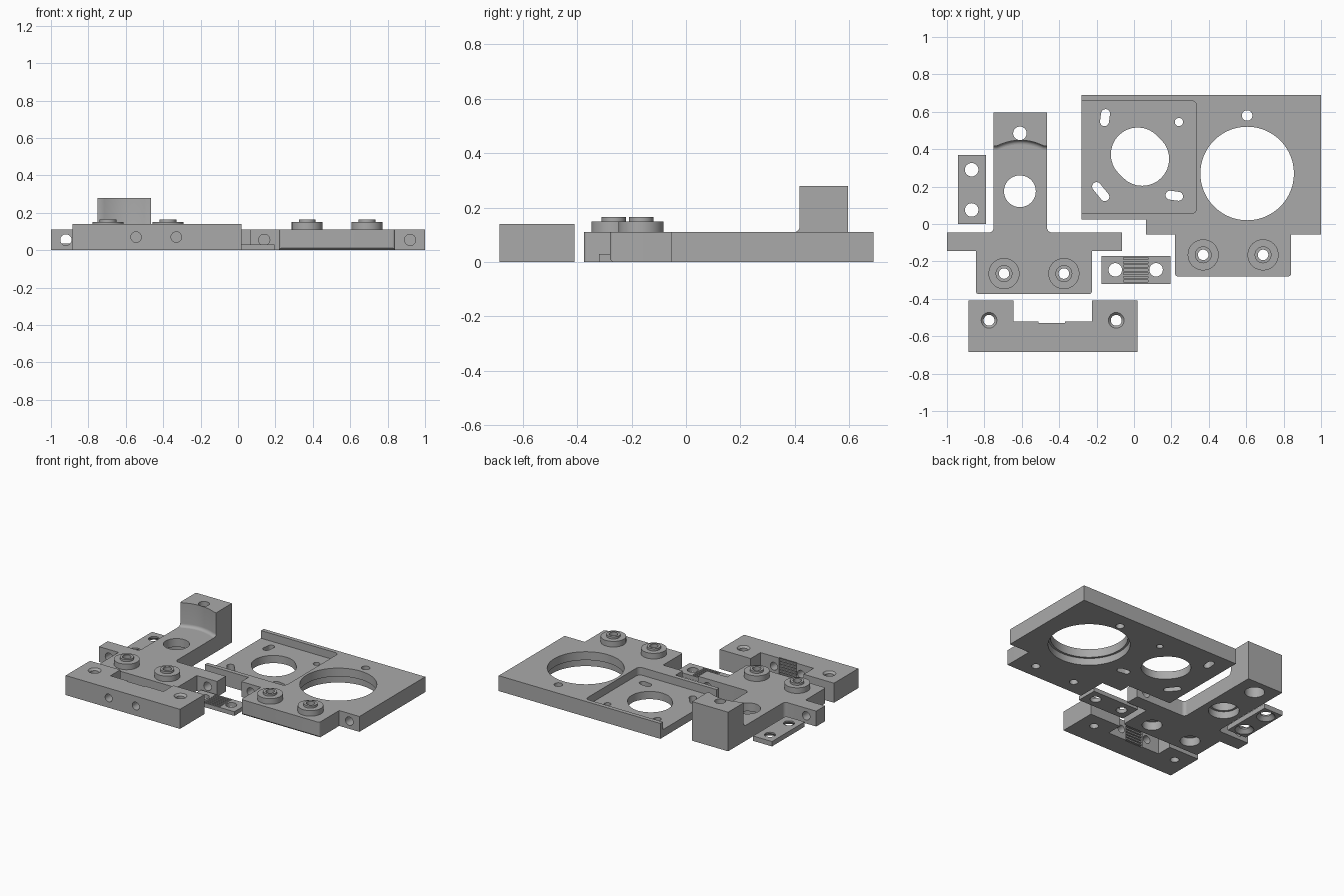
import bpy, bmesh, math
from mathutils import Vector

old = bpy.data.objects.get("Cube")
if old:
    bpy.data.objects.remove(old, do_unlink=True)

grey = bpy.data.materials.new("machined grey")
grey.use_nodes = True
GREY = (0.4, 0.4, 0.4, 1)
grey.diffuse_color = GREY
grey.node_tree.nodes["Principled BSDF"].inputs["Base Color"].default_value = GREY

T = 0.11      # plate thickness
LOW = -0.05   # start height of through cutters
HIGH = 0.4    # end height of through cutters


def loft(name, rings, axis="z"):
    """Closed solid through (outline, height) rings of equal point count."""
    bm = bmesh.new()
    rows = []
    for outline, h in rings:
        rows.append([bm.verts.new((u, v, h) if axis == "z" else (u, h, v))
                     for u, v in outline])
    n = len(rows[0])
    for a, b in zip(rows, rows[1:]):
        for i in range(n):
            j = (i + 1) % n
            bm.faces.new((a[i], a[j], b[j], b[i]))
    bm.faces.new(rows[0])
    bm.faces.new(rows[-1])
    bmesh.ops.recalc_face_normals(bm, faces=bm.faces)
    mesh = bpy.data.meshes.new(name)
    bm.to_mesh(mesh)
    bm.free()
    mesh.materials.append(grey)
    obj = bpy.data.objects.new(name, mesh)
    bpy.context.collection.objects.link(obj)
    return obj


def circle(c, r, n=48):
    return [(c[0] + r * math.cos(math.tau * i / n),
             c[1] + r * math.sin(math.tau * i / n)) for i in range(n)]


def slot(p, q, r, n=16):
    """Outline of a round-ended slot from p to q."""
    a = math.atan2(q[1] - p[1], q[0] - p[0])
    pts = []
    for c, start in ((q, a - math.pi / 2), (p, a + math.pi / 2)):
        for i in range(n + 1):
            t = start + math.pi * i / n
            pts.append((c[0] + r * math.cos(t), c[1] + r * math.sin(t)))
    return pts


def rect(x0, y0, x1, y1):
    return [(x0, y0), (x1, y0), (x1, y1), (x0, y1)]


def rounded(corners, n=6):
    """Polygon whose corners (x, y, radius) are filleted when radius is given."""
    pts = []
    for i, c in enumerate(corners):
        p = Vector(c[:2])
        if len(c) < 3:
            pts.append(tuple(p))
            continue
        a = (Vector(corners[i - 1][:2]) - p).normalized() * c[2]
        b = (Vector(corners[(i + 1) % len(corners)][:2]) - p).normalized() * c[2]
        for k in range(n + 1):
            t = math.pi / 2 * k / n
            pts.append(tuple(p + a * (1 - math.sin(t)) + b * (1 - math.cos(t))))
    return pts


def cut(objs, rings, axis="z"):
    cutter = loft("cutter", rings, axis)
    for obj in objs:
        mod = obj.modifiers.new("cut", "BOOLEAN")
        mod.operation, mod.solver, mod.object = "DIFFERENCE", "EXACT", cutter
        bpy.context.view_layer.objects.active = obj
        bpy.ops.object.modifier_apply(modifier=mod.name)
    bpy.data.objects.remove(cutter, do_unlink=True)


def through(objs, outline):
    cut(objs, [(outline, LOW), (outline, HIGH)])


def bore(objs, c, r, top):
    """Flat-bottomed hole entering from below."""
    cut(objs, [(circle(c, r), LOW), (circle(c, r), top)])


def side_hole(obj, x, z, r, y0, y1):
    cut([obj], [(circle((x, z), r, 32), y0), (circle((x, z), r, 32), y1)], "y")


def add_bosses(plate, label, centres, bottom_r):
    """Stepped bearing bosses with a hole right through the plate."""
    made = []
    for i, c in enumerate(centres):
        wide, narrow = circle(c, 0.083), circle(c, 0.045)
        boss = loft(f"{label}_boss_{i + 1}",
                    [(wide, T), (wide, 0.15), (narrow, 0.15), (narrow, 0.165)])
        through([plate, boss], circle(c, 0.028))
        bore([plate], c, bottom_r, 0.06)
        made.append(boss)
    return made


parts = []

# Motor plate: outline, open pocket and mounting holes
outline = rounded([(-0.28, 0.025), (0.065, 0.025), (0.065, -0.055), (0.22, -0.055),
                   (0.22, -0.28, 0.015), (0.84, -0.28, 0.015), (0.84, -0.055),
                   (1, -0.055), (1, 0.69), (-0.28, 0.69)])
motor_plate = loft("motor_plate", [(outline, 0), (outline, T)])
pocket = rounded([(-0.4, 0.055), (0.335, 0.055, 0.03), (0.335, 0.66, 0.03), (-0.4, 0.66)])
cut([motor_plate], [(pocket, 0.055), (pocket, HIGH)])
for p, q, r in (((0.02, 0.372), (0.044, 0.348), 0.144),
                ((-0.152, 0.59), (-0.158, 0.547), 0.024),
                ((-0.2, 0.2), (-0.156, 0.146), 0.024),
                ((0.193, 0.154), (0.238, 0.148), 0.024)):
    through([motor_plate], slot(p, q, r))
through([motor_plate], circle((0.24, 0.545), 0.022))
through([motor_plate], circle((0.605, 0.58), 0.028))
through([motor_plate], circle((0.605, 0.27), 0.25, 96))
cut([motor_plate], [(circle((0.605, 0.27), 0.265, 96), LOW),
                    (circle((0.605, 0.27), 0.265, 96), 0.05)])
cut([motor_plate], [(rect(0.1, -0.3, 0.9, -0.268), -0.001),
                    (rect(0.1, -0.3, 0.9, -0.281), 0.012)])
for x in (0.14, 0.92):
    side_hole(motor_plate, x, 0.055, 0.03, -0.1, 0.045)
parts += [motor_plate] + add_bosses(motor_plate, "motor_plate",
                                    [(0.37, -0.165), (0.69, -0.165)], 0.028)

# Carriage plate: cross-shaped body with a tower at the back
outline = rounded([(-0.845, -0.375, 0.015), (-0.225, -0.375, 0.015), (-0.225, -0.145),
                   (-0.065, -0.145), (-0.065, -0.045), (-0.465, -0.045, 0.025),
                   (-0.465, 0.595), (-0.75, 0.595), (-0.75, -0.045, 0.025),
                   (-1, -0.045), (-1, -0.145), (-0.845, -0.145)])
carriage = loft("carriage_plate", [(outline, 0), (outline, T)])


def tower_outline(grow):
    """Tower section with a concave front, moved forward by grow."""
    front = []
    for i in range(17):
        u = i / 8 - 1
        dip = 0.03 * max(0, math.cos(u * math.pi / 1.7)) ** 0.8
        front.append((-0.6075 + 0.1425 * u, 0.418 + dip - grow))
    return front + [(-0.465, 0.595), (-0.75, 0.595)]


rings = []
for k in range(7):
    t = math.pi / 2 * k / 6
    rings.append((tower_outline(0.022 * (1 - math.sin(t))), T + 0.022 * (1 - math.cos(t))))
tower = loft("carriage_tower", rings + [(tower_outline(0), 0.28)])
through([carriage, tower], circle((-0.61, 0.485), 0.036))
bore([carriage], (-0.61, 0.485), 0.065, 0.08)
through([carriage], circle((-0.61, 0.175), 0.085))
bore([carriage], (-0.61, 0.175), 0.1, 0.05)
for x in (-0.92, -0.14):
    side_hole(carriage, x, 0.055, 0.03, -0.2, 0)
parts += [carriage, tower] + add_bosses(carriage, "carriage",
                                        [(-0.695, -0.265), (-0.375, -0.265)], 0.065)

# Belt bar: notched block with a toothed patch in the notch
outline = [(-0.885, -0.685), (0.02, -0.685), (0.02, -0.41), (-0.225, -0.41),
           (-0.225, -0.522), (-0.645, -0.522), (-0.645, -0.41), (-0.885, -0.41)]
bar = loft("belt_bar", [(outline, 0), (outline, 0.14)])
through([bar], rect(-0.51, -0.53, -0.37, -0.5))
for i in range(7):
    z = 0.005 + 0.02 * i
    tooth = rect(-0.51, -0.542, -0.37, -0.5)
    cut([bar], [(tooth, z), (tooth, z + 0.01)])
for x in (-0.775, -0.095):
    c = (x, -0.515)
    through([bar], circle(c, 0.029))
    cut([bar], [(circle(c, 0.028), 0.125), (circle(c, 0.042), 0.1401), (circle(c, 0.042), HIGH)])
for x in (-0.545, -0.33):
    side_hole(bar, x, 0.07, 0.028, -0.75, -0.5)
parts.append(bar)

# Belt clamp: thin plate with grooves across the middle
clamp = loft("belt_clamp", [(rect(-0.175, -0.32, 0.195, -0.17), 0),
                            (rect(-0.175, -0.32, 0.195, -0.17), 0.03)])
for x in (-0.1, 0.118):
    through([clamp], circle((x, -0.245), 0.036))
for i in range(7):
    y = -0.31 + 0.02 * i
    groove = rect(-0.055, y, 0.075, y + 0.01)
    cut([clamp], [(groove, 0.018), (groove, HIGH)])
parts.append(clamp)

# Spacer strip: thin plate with two holes countersunk underneath
strip = loft("spacer_strip", [(rect(-0.94, 0, -0.79, 0.37), 0),
                              (rect(-0.94, 0, -0.79, 0.37), 0.035)])
for y in (0.075, 0.29):
    c = (-0.868, y)
    through([strip], circle(c, 0.036))
    cut([strip], [(circle(c, 0.062), -0.001), (circle(c, 0.036), 0.025)])
parts.append(strip)

# Smooth the round walls and keep hard edges
bpy.ops.object.select_all(action="DESELECT")
for part in parts:
    part.select_set(True)
bpy.context.view_layer.objects.active = parts[0]
bpy.ops.object.shade_smooth_by_angle(angle=math.radians(30))
